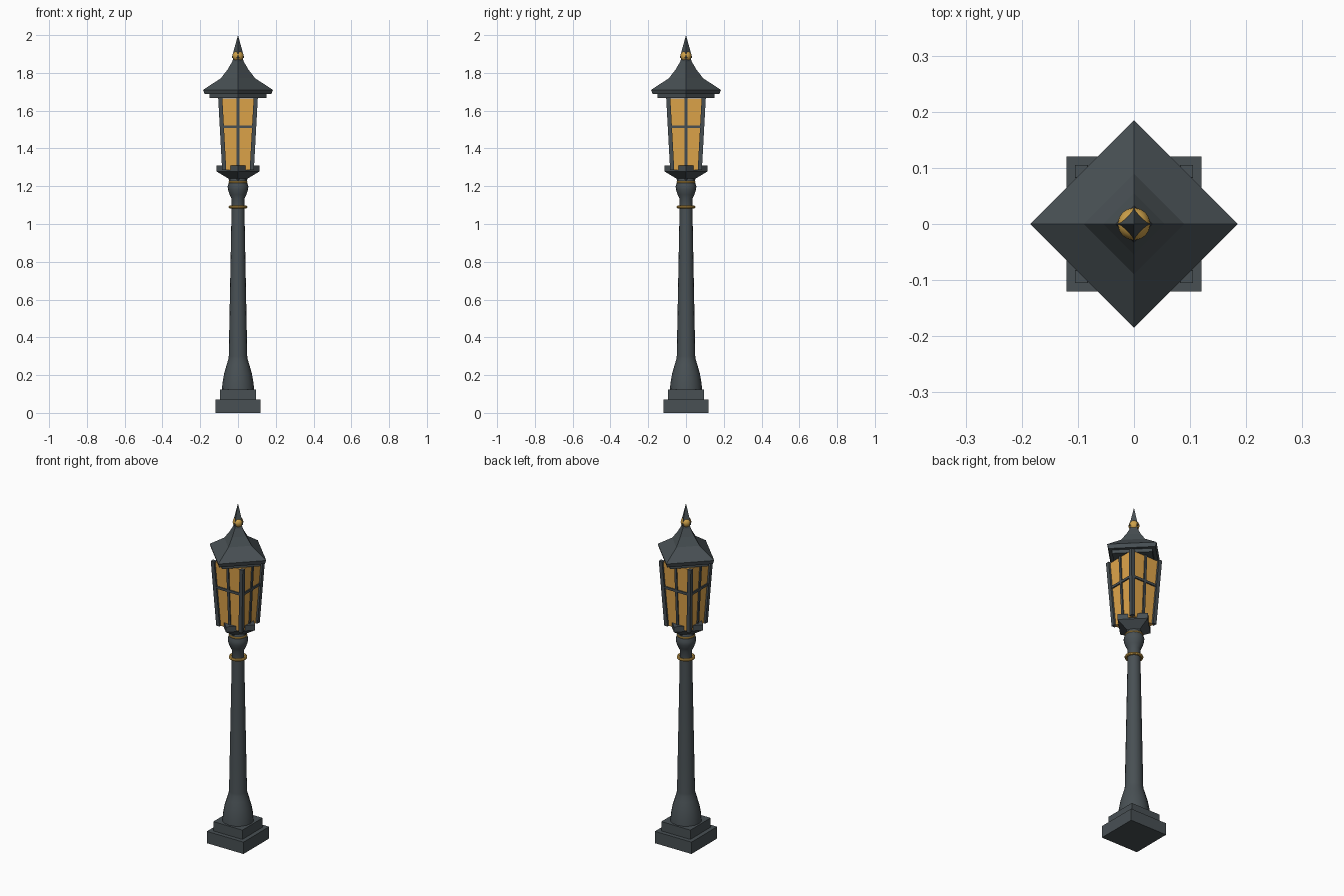
import bpy, bmesh, math
from mathutils import Matrix

if "Cube" in bpy.data.objects:
    bpy.data.objects.remove(bpy.data.objects["Cube"])


def material(name, color):
    m = bpy.data.materials.new(name)
    m.diffuse_color = color
    m.use_nodes = True
    m.node_tree.nodes["Principled BSDF"].inputs["Base Color"].default_value = m.diffuse_color
    return m


IRON = material("dark_iron", (0.065, 0.08, 0.088, 1))
GOLD = material("gold", (0.62, 0.36, 0.07, 1))
AMBER = material("amber_glass", (0.75, 0.38, 0.07, 1))


def finish(name, bm, mat, smooth=False):
    bmesh.ops.recalc_face_normals(bm, faces=bm.faces)
    me = bpy.data.meshes.new(name)
    bm.to_mesh(me)
    bm.free()
    me.materials.append(mat)
    ob = bpy.data.objects.new(name, me)
    bpy.context.collection.objects.link(ob)
    if smooth:
        bpy.ops.object.select_all(action='DESELECT')
        ob.select_set(True)
        bpy.context.view_layer.objects.active = ob
        bpy.ops.object.shade_smooth_by_angle(angle=math.radians(35))
    return ob


def turned(name, profile, sides, mat, smooth=False):
    """Stack of regular polygons (radius, z), first corner on +x."""
    bm = bmesh.new()
    rings = []
    for r, z in profile:
        rings.append([bm.verts.new((r * math.cos(2 * math.pi * i / sides),
                                    r * math.sin(2 * math.pi * i / sides), z))
                      for i in range(sides)])
    for a, b in zip(rings, rings[1:]):
        for i in range(sides):
            j = (i + 1) % sides
            bm.faces.new((a[i], a[j], b[j], b[i]))
    bm.faces.new(rings[0])
    bm.faces.new(rings[-1])
    bmesh.ops.remove_doubles(bm, verts=bm.verts, dist=1e-5)
    return finish(name, bm, mat, smooth)


def loft(name, low, high, mat, turn=0):
    """Leaning box: low and high are (x, y, z, half_x, half_y)."""
    bm = bmesh.new()
    rings = [[bm.verts.new((x + sx * hx, y + sy * hy, z))
              for sx, sy in ((-1, -1), (1, -1), (1, 1), (-1, 1))]
             for x, y, z, hx, hy in (low, high)]
    a, b = rings
    for i in range(4):
        j = (i + 1) % 4
        bm.faces.new((a[i], a[j], b[j], b[i]))
    bm.faces.new(a)
    bm.faces.new(b)
    bm.transform(Matrix.Rotation(turn * math.pi / 2, 4, 'Z'))
    return finish(name, bm, mat)


def ring(name, z, major, minor):
    bm = bmesh.new()
    n, k = 24, 8
    grid = [[bm.verts.new(((major + minor * math.cos(t)) * math.cos(p),
                           (major + minor * math.cos(t)) * math.sin(p),
                           z + minor * math.sin(t)))
             for t in [2 * math.pi * j / k for j in range(k)]]
            for p in [2 * math.pi * i / n for i in range(n)]]
    for i in range(n):
        for j in range(k):
            i2, j2 = (i + 1) % n, (j + 1) % k
            bm.faces.new((grid[i][j], grid[i2][j], grid[i2][j2], grid[i][j2]))
    return finish(name, bm, GOLD, True)


# Square plinth
loft("plinth_lower", (0, 0, 0, .12, .12), (0, 0, .07, .12, .12), IRON)
loft("plinth_upper", (0, 0, .07, .095, .095), (0, 0, .125, .095, .095), IRON)

# Flared foot, tapered shaft and neck bulb
turned("post", [(.085, .125), (.082, .16), (.073, .21), (.06, .255), (.051, .285),
                (.049, .30), (.034, 1.08), (.034, 1.135), (.044, 1.155),
                (.053, 1.18), (.055, 1.2), (.047, 1.222), (.042, 1.24)], 16, IRON, True)
ring("collar_ring", 1.09, .042, .008)
ring("neck_ring", 1.222, .044, .006)

# Lantern tray, its corners lying on the axes
turned("lantern_tray", [(.045, 1.225), (.05, 1.24), (.113, 1.278), (.113, 1.31)], 4, IRON)

# Glass, with corner posts and glazing bars on each side
Z0, Z1, H0, H1 = 1.285, 1.67, .073, .094
loft("glass", (0, 0, Z0, H0, H0), (0, 0, Z1 - .005, H1, H1), AMBER)
zm = 1.515
hm = H0 + (H1 - H0) * (zm - Z0) / (Z1 - Z0)
for q in range(4):
    loft(f"corner_post_{q}", (H0, -H0, Z0, .011, .011), (H1, -H1, Z1, .011, .011), IRON, q)
    loft(f"upright_bar_{q}", (0, -H0, Z0, .007, .007), (0, -H1, Z1, .007, .007), IRON, q)
    loft(f"cross_bar_{q}", (0, -hm, zm - .007, hm, .007), (0, -hm, zm + .007, hm, .007), IRON, q)

# Roof trim, swept roof and finial, all turned like the tray
turned("roof_trim", [(.15, 1.667), (.15, 1.69)], 4, IRON)
turned("roof", [(.176, 1.687), (.185, 1.71), (.09, 1.772), (.055, 1.818),
                (.03, 1.86), (.022, 1.89)], 4, IRON)
bm = bmesh.new()
bmesh.ops.create_uvsphere(bm, u_segments=16, v_segments=10, radius=.029,
                          matrix=Matrix.Translation((0, 0, 1.889)))
finish("finial_ball", bm, GOLD, True)
turned("finial_spike", [(.033, 1.88), (0, 2.0)], 4, IRON)
